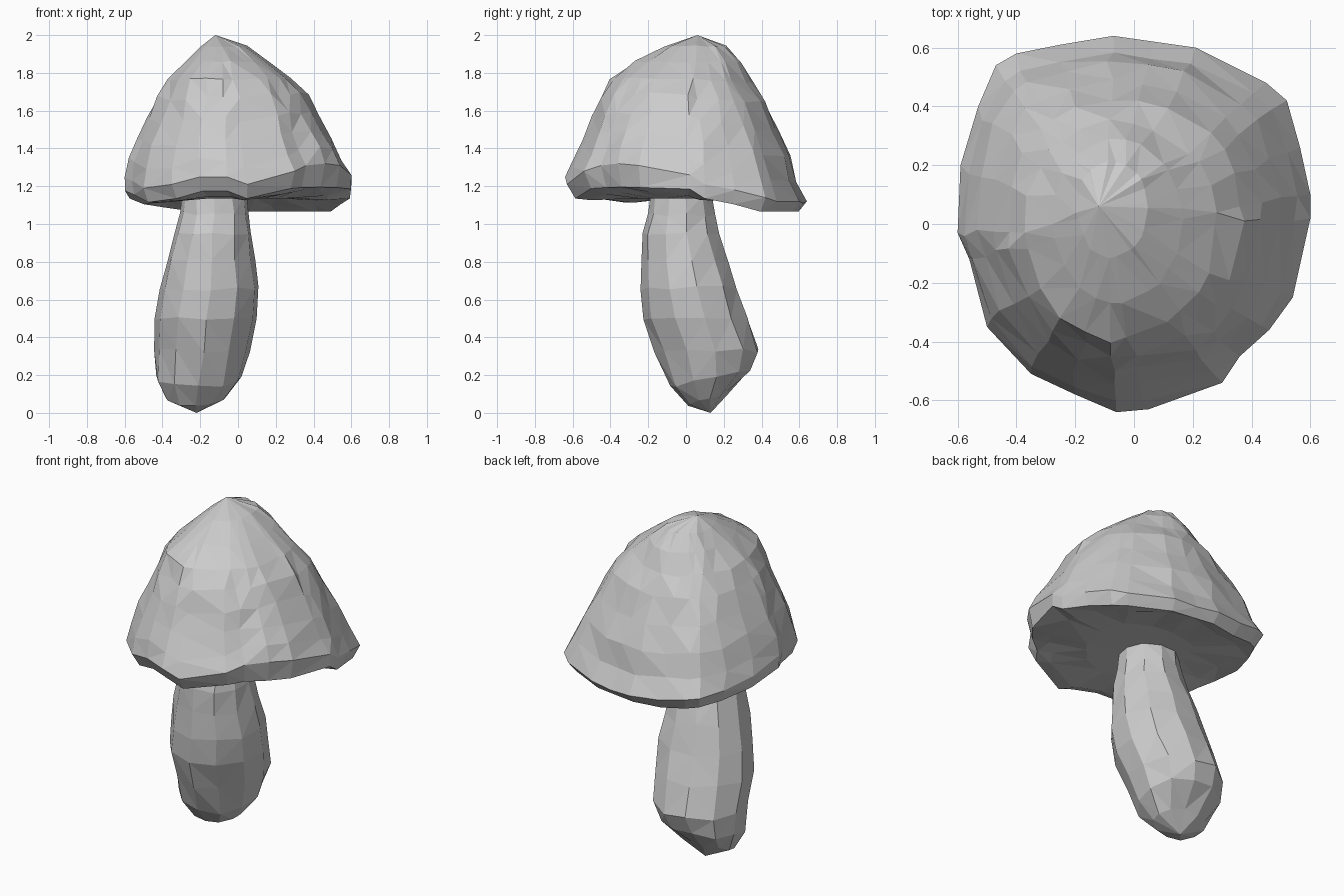
import bpy, bmesh, math, random

if "Cube" in bpy.data.objects:
    bpy.data.objects.remove(bpy.data.objects["Cube"])

random.seed(4)


def loft(name, rings, bottom, top):
    """Faceted closed body through rings (low to high), closed by two tip points."""
    bm = bmesh.new()
    loops = [[bm.verts.new(p) for p in r] for r in rings]
    n = len(loops[0])
    lo, hi = bm.verts.new(bottom), bm.verts.new(top)
    for a, b in zip(loops, loops[1:]):
        for i in range(n):
            j = (i + 1) % n
            bm.faces.new((a[i], a[j], b[j], b[i]))
    for i in range(n):
        j = (i + 1) % n
        bm.faces.new((loops[0][j], loops[0][i], lo))
        bm.faces.new((loops[-1][i], loops[-1][j], hi))
    bmesh.ops.triangulate(bm, faces=[f for f in bm.faces if len(f.verts) > 3])
    bmesh.ops.recalc_face_normals(bm, faces=bm.faces[:])
    mesh = bpy.data.meshes.new(name)
    bm.to_mesh(mesh)
    bm.free()
    obj = bpy.data.objects.new(name, mesh)
    bpy.context.collection.objects.link(obj)


def jit(a):
    return random.uniform(-a, a)


# Cap rim: x, y of the outline and height of its crease
rim = [(.60, .02, 1.26), (.60, .10, 1.21), (.565, .26, 1.18), (.52, .42, 1.14),
       (.45, .48, 1.12), (.21, .60, 1.12), (.07, .62, 1.11), (-.07, .64, 1.12),
       (-.25, .61, 1.13), (-.40, .58, 1.16), (-.47, .54, 1.17), (-.53, .40, 1.18),
       (-.59, .20, 1.21), (-.60, -.03, 1.25), (-.56, -.12, 1.23), (-.50, -.35, 1.19),
       (-.35, -.51, 1.21), (-.20, -.58, 1.25), (-.06, -.64, 1.25), (.05, -.63, 1.21),
       (.30, -.54, 1.28), (.36, -.45, 1.31), (.46, -.36, 1.32), (.54, -.25, 1.31)]

# Cap dome levels: height, x min, x max, y min, y max
dome = [(1.30, -.575, .55, -.60, .585), (1.42, -.535, .49, -.545, .54),
        (1.54, -.48, .43, -.485, .48), (1.66, -.425, .36, -.435, .415),
        (1.76, -.37, .27, -.385, .34), (1.86, -.27, .155, -.26, .28),
        (1.94, -.19, .045, -.11, .21)]

# Underside, tucked-in lower lip and crease
lip = []
for x, y, z in rim:
    tuck = 1 - .07 * min(1, abs(y) / .5)
    lip.append((x * tuck, y * tuck, max(z - .075 - .05 * max(0, z - 1.26) / .06, 1.065)))
cap = [[(x * .45, y * .45, 1.135) for x, y, z in rim],
       [(x * .8 + jit(.01), y * .8 + jit(.01), 1.125 + (z - 1.2) * .45 + jit(.008)) for x, y, z in rim],
       lip, rim]
for k, (z, x0, x1, y0, y1) in enumerate(dome):
    fade = max(0, (1.8 - z) / .6)
    amp = .011 if z < 1.8 else .005
    round_off = min(.85, .1 + .16 * k)
    ring = []
    for x, y, h in rim:
        u, v = x / .6, y / .64
        f = 1 - round_off + round_off * 1.04 / math.hypot(u, v)
        ring.append(((x0 + x1) / 2 + u * f * (x1 - x0) / 2 + jit(amp),
                     (y0 + y1) / 2 + v * f * (y1 - y0) / 2 + jit(amp),
                     z + (h - 1.2) * fade + jit(amp)))
    cap.append(ring)
loft("mushroom_cap", cap, (-.1, 0, 1.14), (-.12, .06, 2.0))

# Stem levels: height, x min, x max, y min, y max, tilt along y
stem_levels = [(.075, -.38, -.07, .01, .22, .08), (.18, -.435, .02, -.085, .345, .12),
               (.33, -.44, .065, -.155, .385, 0), (.50, -.435, .095, -.22, .335, 0),
               (.66, -.41, .105, -.23, .275, 0), (.81, -.375, .085, -.23, .225, 0),
               (.95, -.335, .07, -.23, .175, 0), (1.05, -.305, .055, -.20, .155, 0),
               (1.15, -.29, .045, -.18, .135, 0)]
stem = []
for z, x0, x1, y0, y1, tilt in stem_levels:
    ring = []
    for i in range(11):
        a = 2 * math.pi * i / 11 + .15
        c, s = math.cos(a) * 1.02, math.sin(a) * 1.02
        ring.append(((x0 + x1) / 2 + c * (x1 - x0) / 2 + jit(.006),
                     (y0 + y1) / 2 + s * (y1 - y0) / 2 + jit(.006),
                     z + tilt * s * .35 + jit(.012)))
    stem.append(ring)
loft("mushroom_stem", stem, (-.22, .13, 0), (-.12, -.02, 1.16))
